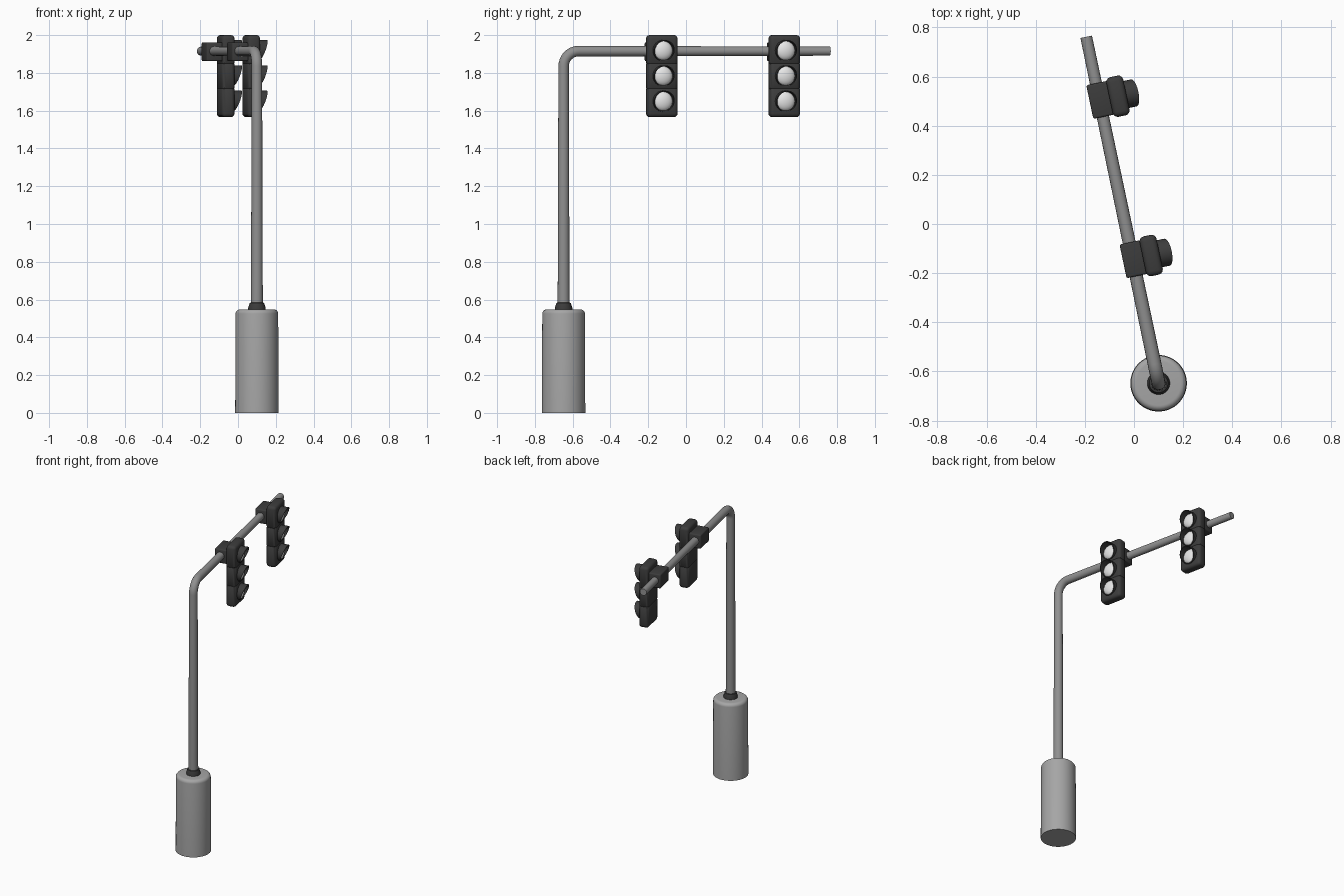
import bpy
import bmesh
import math
from mathutils import Matrix, Vector

if "Cube" in bpy.data.objects:
    bpy.data.objects.remove(bpy.data.objects["Cube"], do_unlink=True)

# Local frame: origin at the pole foot, +y along the arm, +x the way the lamps face
FRAME = Matrix.Translation((0.1, -0.648, 0)) @ Matrix.Rotation(math.radians(11.8), 4, 'Z')
ARM_Z = 1.915


def material(name, value):
    mat = bpy.data.materials.new(name)
    mat.use_nodes = True
    colour = (value, value, value, 1)
    mat.diffuse_color = colour
    mat.node_tree.nodes["Principled BSDF"].inputs["Base Color"].default_value = colour
    return mat


CONCRETE = material("concrete grey", 0.38)
STEEL = material("steel grey", 0.28)
DARK = material("dark housing", 0.045)
LENS = material("white lens", 0.85)


def finish(obj, mat):
    obj.data.materials.append(mat)
    obj.matrix_world = FRAME
    bpy.ops.object.select_all(action='DESELECT')
    obj.select_set(True)
    bpy.context.view_layer.objects.active = obj
    bpy.ops.object.shade_smooth_by_angle(angle=math.radians(40))
    return obj


def from_bmesh(name, bm, mat):
    bmesh.ops.recalc_face_normals(bm, faces=bm.faces[:])
    mesh = bpy.data.meshes.new(name)
    bm.to_mesh(mesh)
    bm.free()
    obj = bpy.data.objects.new(name, mesh)
    bpy.context.collection.objects.link(obj)
    return finish(obj, mat)


def lathe(name, profile, mat, sides=48):
    """Spin a list of (radius, height) about the pole axis and cap the ends."""
    bm = bmesh.new()
    rings = [[bm.verts.new((r * math.cos(math.tau * i / sides),
                            r * math.sin(math.tau * i / sides), z))
              for i in range(sides)] for r, z in profile]
    for a, b in zip(rings, rings[1:]):
        for i in range(sides):
            j = (i + 1) % sides
            bm.faces.new((a[i], a[j], b[j], b[i]))
    bm.faces.new(rings[0])
    bm.faces.new(rings[-1])
    return from_bmesh(name, bm, mat)


def rounded_box(centre, size, bevel):
    bm = bmesh.new()
    bmesh.ops.create_cube(bm, size=1, matrix=Matrix.Translation(centre) @ Matrix.Diagonal((*size, 1)))
    bmesh.ops.bevel(bm, geom=bm.edges[:], offset=bevel, segments=3, profile=0.5, affect='EDGES')
    return bm


def pole():
    """Upright and arm as one tapering tube with a rounded elbow."""
    bend = 0.08
    path = [((0, 0, 0.54), 0.032)]
    for i in range(9):
        a = math.pi / 2 * i / 8
        path.append(((0, bend * (1 - math.cos(a)), ARM_Z - bend * (1 - math.sin(a))), 0.028))
    path.append(((0, 1.44, ARM_Z), 0.024))
    curve = bpy.data.curves.new("pole_and_arm", 'CURVE')
    curve.dimensions = '3D'
    curve.bevel_depth = 1
    curve.bevel_resolution = 6
    curve.use_fill_caps = True
    line = curve.splines.new('POLY')
    line.points.add(len(path) - 1)
    for point, (co, radius) in zip(line.points, path):
        point.co = (*co, 1)
        point.radius = radius
    obj = bpy.data.objects.new("pole_and_arm", curve)
    bpy.context.collection.objects.link(obj)
    bpy.ops.object.select_all(action='DESELECT')
    obj.select_set(True)
    bpy.context.view_layer.objects.active = obj
    bpy.ops.object.convert(target='MESH')
    finish(bpy.context.object, STEEL)


def housing(name, y):
    """Rounded case with two shallow grooves between the three lamps."""
    bm = rounded_box((0.077, y, 1.783), (0.07, 0.165, 0.435), 0.02)
    for seam in (1.717, 1.85):
        for dz in (-0.003, 0, 0.003):
            bmesh.ops.bisect_plane(bm, geom=bm.verts[:] + bm.edges[:] + bm.faces[:],
                                   plane_co=(0, 0, seam + dz), plane_no=(0, 0, 1))
        for v in bm.verts:
            if abs(v.co.z - seam) < 0.001:
                v.co.x += (0.077 - v.co.x) * 0.06
                v.co.y += (y - v.co.y) * 0.03
    from_bmesh(name, bm, DARK)


def hood(name, y, z, sides=32):
    """Visor tube, long at the top and cut back towards the bottom."""
    bm = bmesh.new()
    loops = []
    for i in range(sides):
        a = math.tau * i / sides
        c, s = math.cos(a), math.sin(a)
        tip = 0.116 + 0.046 * ((s + 1) / 2) ** 0.8
        loops.append([bm.verts.new((x, y + r * c, z + r * s))
                      for x, r in ((0.1, 0.056), (tip, 0.056), (tip, 0.051), (0.1, 0.051))])
    for i in range(sides):
        a, b = loops[i], loops[(i + 1) % sides]
        for k in range(4):
            m = (k + 1) % 4
            bm.faces.new((a[k], a[m], b[m], b[k]))
    from_bmesh(name, bm, DARK)


def lens(name, y, z):
    bm = bmesh.new()
    bmesh.ops.create_uvsphere(bm, u_segments=32, v_segments=16, radius=0.051,
                              matrix=Matrix.Translation((0.108, y, z)) @ Matrix.Diagonal((0.5, 1, 1, 1)))
    from_bmesh(name, bm, LENS)


# Base with a rounded shoulder, and the collar where the pole enters it
shoulder = [(0.09 + 0.023 * math.cos(math.pi / 2 * i / 6),
             0.525 + 0.023 * math.sin(math.pi / 2 * i / 6)) for i in range(7)]
lathe("base", [(0.115, 0)] + shoulder, CONCRETE)
lathe("collar", [(0.046, 0.54), (0.046, 0.558), (0.038, 0.582), (0.032, 0.584)], DARK)
pole()

# Two signal heads clamped to the arm
for label, y in (("near", 0.515), ("far", 1.177)):
    from_bmesh(label + "_clamp", rounded_box((0.005, y, 1.912), (0.09, 0.14, 0.1), 0.008), DARK)
    housing(label + "_housing", y)
    for lamp, z in (("top", 1.918), ("middle", 1.784), ("bottom", 1.65)):
        hood(f"{label}_{lamp}_hood", y, z)
        lens(f"{label}_{lamp}_lens", y, z)
